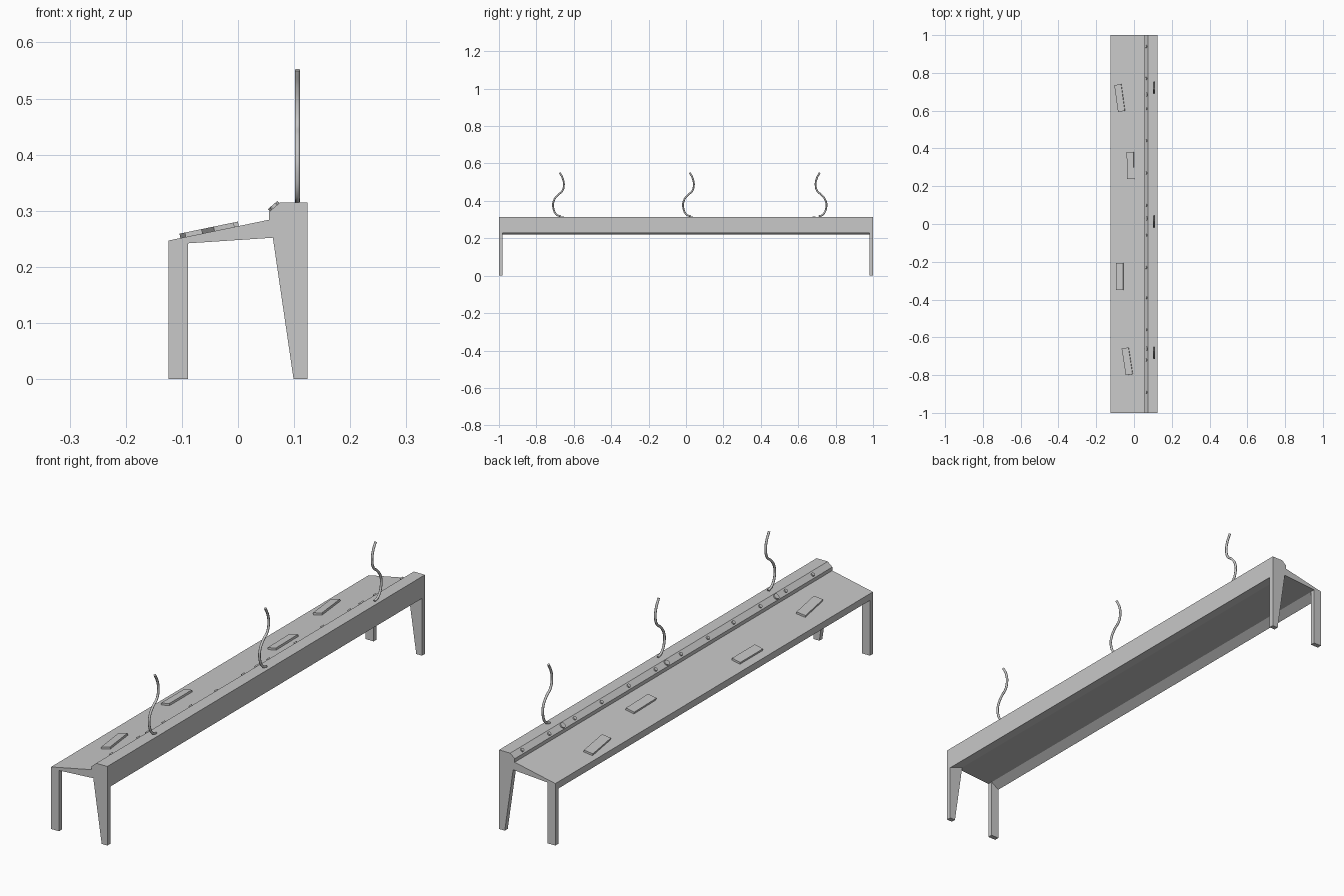
import bpy, bmesh
from math import radians, atan2
from mathutils import Matrix, Vector

cube = bpy.data.objects.get("Cube")
if cube:
    bpy.data.objects.remove(cube, do_unlink=True)

# Single plain grey finish
grey = bpy.data.materials.new("plain grey")
grey.use_nodes = True
COLOUR = (0.58, 0.58, 0.58, 1)
grey.diffuse_color = COLOUR
grey.node_tree.nodes["Principled BSDF"].inputs["Base Color"].default_value = COLOUR


def add_object(name, data):
    obj = bpy.data.objects.new(name, data)
    bpy.context.collection.objects.link(obj)
    data.materials.append(grey)
    return obj


def finish(name, bm):
    bmesh.ops.recalc_face_normals(bm, faces=bm.faces)
    mesh = bpy.data.meshes.new(name)
    bm.to_mesh(mesh)
    bm.free()
    return add_object(name, mesh)


def prism(name, profile, y0, y1):
    """Extrude an x-z profile along y."""
    bm = bmesh.new()
    face = bm.faces.new([bm.verts.new((x, y0, z)) for x, z in profile])
    ext = bmesh.ops.extrude_face_region(bm, geom=[face])
    verts = [v for v in ext["geom"] if isinstance(v, bmesh.types.BMVert)]
    bmesh.ops.translate(bm, vec=(0, y1 - y0, 0), verts=verts)
    return finish(name, bm)


HALF = 0.124
FRONT_Z, STEP_X, STEP_Z = 0.247, 0.055, 0.284

# Long desk top with raised console ridge and chamfered edge rail
prism("desk_top", [
    (-HALF, 0.22), (-HALF, FRONT_Z), (STEP_X, STEP_Z), (STEP_X, 0.298),
    (0.075, 0.315), (HALF, 0.315), (HALF, 0.228), (0.062, 0.252), (-0.09, 0.242),
], -1, 1)

# Straight legs on one side, tapered legs on the other
straight = [(-HALF, 0), (-HALF, 0.235), (-0.089, 0.243), (-0.089, 0)]
tapered = [(0.099, 0), (0.062, 0.253), (HALF, 0.253), (HALF, 0)]
for side, end in ((-1, "front"), (1, "back")):
    prism(end + "_straight_leg", straight, side, side * 0.981)
    prism(end + "_tapered_leg", tapered, side, side * 0.981)

# Flat pads lying on the sloping top
slope = atan2(STEP_Z - FRONT_Z, STEP_X + HALF)
pads = [(-0.075, 0.667, 8), (-0.018, 0.31, 1), (-0.075, -0.278, 0), (-0.035, -0.727, 9)]
for i, (x, y, turn) in enumerate(pads):
    z = FRONT_Z + (x + HALF) * (STEP_Z - FRONT_Z) / (STEP_X + HALF)
    bm = bmesh.new()
    bmesh.ops.create_cube(bm, size=1)
    m = (Matrix.Translation((x, y, z)) @ Matrix.Rotation(-slope, 4, "Y")
         @ Matrix.Rotation(radians(turn), 4, "Z")
         @ Matrix.Translation((0, 0, 0.003)) @ Matrix.Diagonal((0.037, 0.143, 0.01, 1)))
    bmesh.ops.transform(bm, matrix=m, verts=bm.verts)
    finish(f"pad_{i + 1}", bm)

# Round knobs along the ridge bevel, a larger one beside each stalk
bevel = atan2(0.017, 0.02)
small = [0.94, 0.77, 0.61, 0.44, 0.27, 0.1, -0.06, -0.23, -0.39, -0.56, -0.72, -0.89]
knobs = [(y, 0.007) for y in small] + [(y, 0.011) for y in (0.685, 0.03, -0.66)]
for i, (y, radius) in enumerate(knobs):
    bm = bmesh.new()
    bmesh.ops.create_cone(bm, cap_ends=True, segments=16, radius1=radius,
                          radius2=radius, depth=0.01)
    m = Matrix.Translation((0.065, y, 0.3065)) @ Matrix.Rotation(-bevel, 4, "Y")
    bmesh.ops.transform(bm, matrix=m, verts=bm.verts)
    finish(f"knob_{i + 1}", bm)

# Wavy stalks rising from the ridge
wave = [(0.026, 0.317), (0.003, 0.327), (-0.015, 0.365), (-0.012, 0.4), (0.008, 0.43),
        (0.033, 0.452), (0.042, 0.485), (0.036, 0.52), (0.02, 0.551)]
for name, y, flip in (("front", -0.695, 1), ("middle", 0, 1), ("back", 0.735, -1)):
    curve = bpy.data.curves.new(name + "_stalk", "CURVE")
    curve.dimensions = "3D"
    curve.bevel_depth = 0.0048
    curve.bevel_resolution = 2
    curve.resolution_u = 6
    curve.use_fill_caps = True
    spline = curve.splines.new("BEZIER")
    spline.bezier_points.add(len(wave) - 1)
    for point, (dy, z) in zip(spline.bezier_points, wave):
        point.co = Vector((0.106, y + flip * dy, z))
        point.handle_left_type = point.handle_right_type = "AUTO"
    spline.use_smooth = True
    add_object(name + "_stalk", curve)
